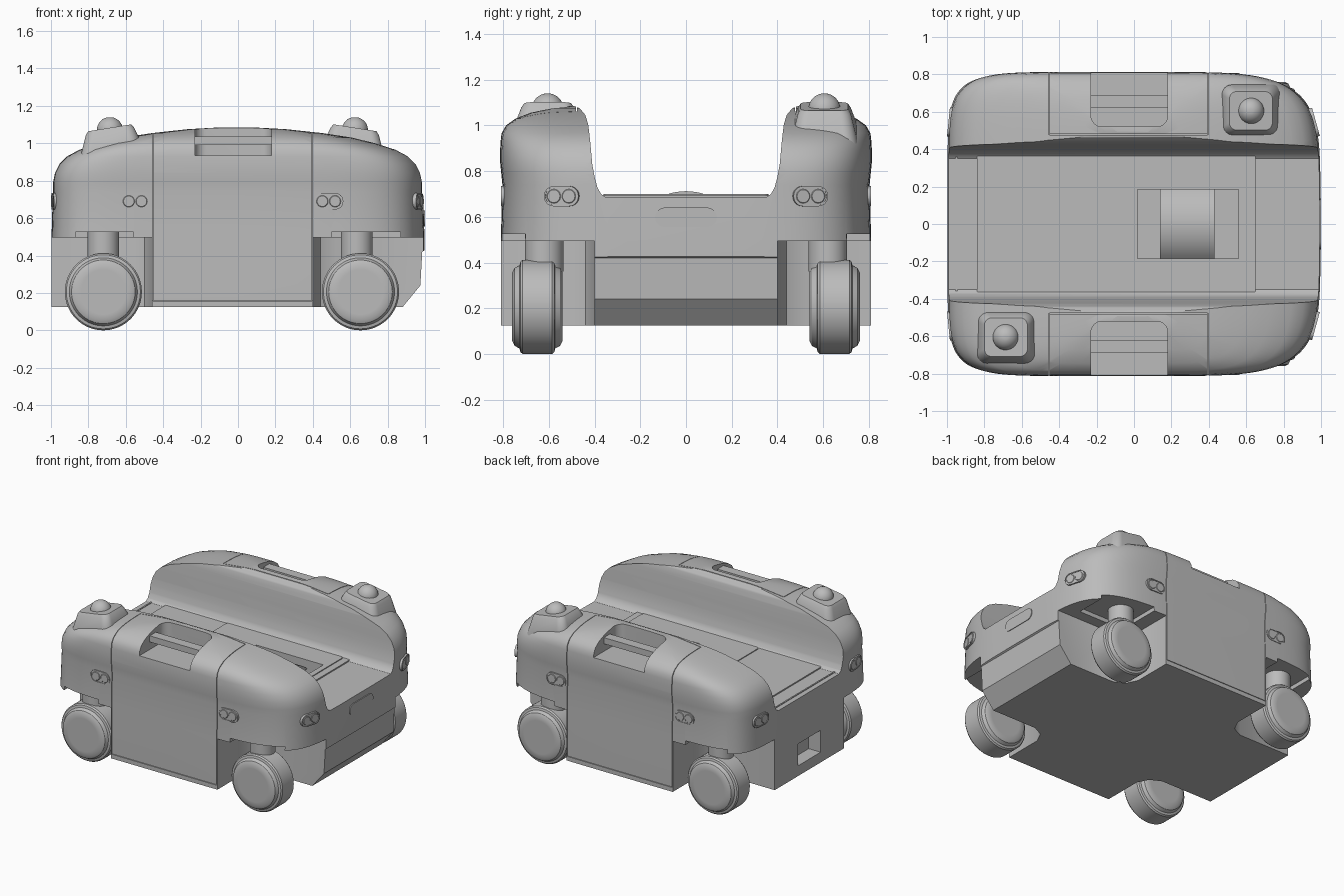
import bpy, bmesh, math
from mathutils import Vector, Matrix

if "Cube" in bpy.data.objects:
    bpy.data.objects.remove(bpy.data.objects["Cube"], do_unlink=True)

grey = bpy.data.materials.new("plain grey")
grey.use_nodes = True
grey.diffuse_color = (0.5, 0.5, 0.5, 1)
grey.node_tree.nodes["Principled BSDF"].inputs["Base Color"].default_value = (0.5, 0.5, 0.5, 1)


def make(name, bm):
    bmesh.ops.recalc_face_normals(bm, faces=bm.faces)
    mesh = bpy.data.meshes.new(name)
    bm.to_mesh(mesh)
    bm.free()
    ob = bpy.data.objects.new(name, mesh)
    mesh.materials.append(grey)
    bpy.context.collection.objects.link(ob)
    return ob


def loft(name, rings):
    """Skin a list of closed rings and cap both ends."""
    bm = bmesh.new()
    loops = [[bm.verts.new(p) for p in ring] for ring in rings]
    for a, b in zip(loops, loops[1:]):
        for i in range(len(a)):
            j = (i + 1) % len(a)
            bm.faces.new((a[i], a[j], b[j], b[i]))
    bm.faces.new(loops[0])
    bm.faces.new(loops[-1])
    return make(name, bm)


def prism(name, outline, axis, lo, hi):
    """Extrude a 2D outline along an axis; the outline uses the other two axes in order."""
    def put(p, d):
        q = list(p)
        q.insert(axis, d)
        return q
    return loft(name, [[put(p, d) for p in outline] for d in (lo, hi)])


def rounded(a0, a1, b0, b1, r, n=8):
    pts = []
    for k, (cx, cy) in enumerate([(a1 - r, b1 - r), (a0 + r, b1 - r), (a0 + r, b0 + r), (a1 - r, b0 + r)]):
        for i in range(n + 1):
            t = math.pi / 2 * (k + i / n)
            pts.append((cx + r * math.cos(t), cy + r * math.sin(t)))
    return pts


def box(name, x0, x1, y0, y1, z0, z1, r=0.0):
    pts = rounded(x0, x1, y0, y1, r) if r else [(x0, y0), (x1, y0), (x1, y1), (x0, y1)]
    return prism(name, pts, 2, z0, z1)


def lathe(name, profile, axis, centre, n=48):
    """Revolve (distance, radius) points around an axis."""
    rings = []
    for d, r in profile:
        ring = []
        for i in range(n):
            t = math.tau * i / n
            q = [r * math.cos(t), r * math.sin(t)]
            q.insert(axis, d)
            ring.append(Vector(q) + Vector(centre))
        rings.append(ring)
    return loft(name, rings)


def cut(ob, tool):
    tool.hide_render = True
    mod = ob.modifiers.new("cut", "BOOLEAN")
    mod.operation, mod.solver, mod.object = "DIFFERENCE", "EXACT", tool
    bpy.context.view_layer.objects.active = ob
    bpy.ops.object.modifier_apply(modifier=mod.name)
    bpy.data.objects.remove(tool, do_unlink=True)


# Body: soft rectangular rings stacked into a domed shell
def plan(hx, hy, z, n=112):
    ring = []
    for i in range(n):
        c, s = math.cos(math.tau * i / n), math.sin(math.tau * i / n)
        e = 2 / (5 if c > 0 else 7.5)
        ring.append((math.copysign(abs(c) ** e, c) * hx, math.copysign(abs(s) ** e, s) * hy, z))
    return ring


levels = [(0.125, 0.997, 0.81), (0.5, 0.997, 0.81), (0.74, 0.99, 0.803), (0.79, 0.99, 0.808),
          (0.84, 0.98, 0.813), (0.89, 0.955, 0.813), (0.93, 0.915, 0.811), (0.965, 0.85, 0.807),
          (1.0, 0.74, 0.787), (1.03, 0.62, 0.745), (1.055, 0.46, 0.68), (1.075, 0.28, 0.59), (1.085, 0.12, 0.5)]
body = loft("body_shell", [plan(hx, hy, z) for z, hx, hy in levels])

# Cargo trough running end to end, with steep walls and a rounded foot
side = [(0.5, 1.3), (0.5, 1.088), (0.465, 1.075), (0.44, 1.045), (0.427, 1.0), (0.418, 0.92),
        (0.41, 0.83), (0.4, 0.775), (0.388, 0.73), (0.372, 0.7), (0.35, 0.685)]
cut(body, prism("trough", side + [(-y, z) for y, z in reversed(side)], 0, -1.3, 1.3))

# Wheel wells with slanted inner corners, and a raised notch above each wheel
for sy in (-1, 1):
    for sx, edge in ((-1, 0.46), (1, 0.4)):
        well = [(edge, 1.2), (edge, 0.52), (edge + 0.04, 0.44), (edge + 0.12, 0.4), (1.3, 0.4), (1.3, 1.2)]
        cut(body, prism("well", [(sx * x, sy * y) for x, y in well], 2, -0.1, 0.495))
        a, b = sorted((sx * (edge + 0.1), sx * 0.87))
        c, d = sorted((sy * 0.48, sy * 1.0))
        cut(body, box("notch", a, b, c, d, 0.4, 0.525))

# Sloped lower bumper at one end, socket at the other
cut(body, prism("slope", [(0.86, 0.1), (0.975, 0.24), (0.985, 0.42), (1.02, 0.44), (1.2, 0.44), (1.2, 0.1)],
                1, -1, 1))
cut(body, box("socket", -1.2, -0.9, -0.13, 0.13, 0.2, 0.36))
cut(body, box("drive_opening", 0.02, 0.56, -0.185, 0.185, 0.55, 0.9))

# Side panel seams and hand-hold pockets
for sy in (-1, 1):
    c, d = sorted((sy * 0.478, sy * 1.0))
    for x in (-0.455, 0.395):
        cut(body, box("seam", x - 0.002, x + 0.002, c, d, 0.16, 1.3))
    cut(body, box("top_seam", -0.453, 0.393, *sorted((sy * 0.476, sy * 0.48)), 1.03, 1.3))
    cut(body, box("low_seam", -0.455, 0.395, *sorted((sy * 0.79, sy * 1.0)), 0.156, 0.16))
    c, d = sorted((sy * 0.52, sy * 1.2))
    cut(body, box("pocket", -0.23, 0.18, c, d, 0.935, 1.3, 0.06))
    c, d = sorted((sy * 0.62, sy * 0.69))
    box("handle_bar", -0.24, 0.19, c, d, 0.99, 1.035)

# Deck plates around the drive opening
deck = box("deck_plate", -0.84, 0.65, -0.368, 0.368, 0.66, 0.694, 0.015)
cut(deck, box("opening", 0.02, 0.56, -0.185, 0.185, 0.5, 0.9))
lid = box("deck_lid", -0.34, 0.6, -0.36, 0.36, 0.68, 0.7, 0.02)
cut(lid, box("opening", 0.02, 0.56, -0.185, 0.185, 0.5, 0.9))
drum = [(0.26 * math.sin(t), 0.452 + 0.26 * math.cos(t)) for t in [math.radians(a) for a in range(-45, 46, 5)]]
prism("deck_drum", drum, 0, 0.14, 0.43)
box("deck_edge_strip", -0.955, -0.945, -0.4, 0.4, 0.67, 0.69)

# Caster wheels: tyre, rounded hub faces and stem
tyre = [(-0.11, 0.12), (-0.11, 0.15), (-0.1, 0.17), (-0.078, 0.182), (-0.074, 0.198), (-0.064, 0.206),
        (0.064, 0.206), (0.074, 0.198), (0.078, 0.182), (0.1, 0.17), (0.11, 0.15), (0.11, 0.12)]
for sy, where in ((-1, "front"), (1, "back")):
    for x, stem_x, hand in ((-0.72, -0.72, "right"), (0.655, 0.635, "left")):
        lathe(f"{where}_{hand}_wheel", tyre, 1, (x, sy * 0.65, 0.206), 64)
        lathe(f"{where}_{hand}_stem", [(0.36, 0.085), (0.54, 0.085)], 2, (stem_x, sy * 0.62, 0))

# Beacon lights on tilted pads, on opposite corners
dome = [(0.07 * math.sin(t), 0.07 * math.cos(t)) for t in [math.radians(a) for a in range(0, 88, 8)]]
for s, where, cx in ((1, "front", -0.685), (-1, "back", 0.625)):
    cy = -0.605 * s
    rings = []
    for half, z, tilt in ((0.16, 0.92, 0.0), (0.155, 0.985, 0.3), (0.128, 1.065, 0.16), (0.115, 1.083, 0.16)):
        shape = rounded(-half, half, -half * 0.9, half * 0.9, half * 0.35)
        rings.append([(cx + x, cy + y, z + s * tilt * x) for x, y in shape])
    loft(f"{where}_beacon_pad", rings)
    lathe(f"{where}_beacon_dome", [(-0.02, 0.07)] + dome, 2, (cx, cy, 1.07), 32)


# Sensor windows: stadium frame with two round lenses
def sensor(name, origin, angle):
    place = Matrix.Translation(origin) @ Matrix.Rotation(angle, 4, "Z")
    frame = prism(name + "_frame", rounded(-0.078, 0.078, -0.044, 0.044, 0.043), 1, -0.004, 0.03)
    cut(frame, prism("inset", rounded(-0.071, 0.071, -0.037, 0.037, 0.036), 1, -0.1, 0.0))
    parts = [frame]
    for x in (-0.034, 0.034):
        parts.append(lathe(name + "_lens", [(-0.003, 0.028), (0.0, 0.031), (0.02, 0.031)], 1, (x, 0, 0), 24))
    for p in parts:
        p.data.transform(place)


for sy, where in ((-1, "front"), (1, "back")):
    turn = 0 if sy < 0 else math.pi
    for x, hand in ((-0.55, "right"), (0.485, "left")):
        sensor(f"{where}_{hand}_sensor", (x, sy * 0.804, 0.69), turn)
    sensor(f"{where}_left_end_sensor", (0.969, sy * 0.545, 0.69), math.pi / 2 + sy * 0.27)
    sensor(f"{where}_right_end_sensor", (-0.988, sy * 0.545, 0.69), -math.pi / 2 - sy * 0.1)

# Long status window on the bumper end
prism("end_window", rounded(-0.135, 0.135, 0.555, 0.64, 0.042), 0, 0.97, 0.9995)

# Smooth shading with crisp edges
for ob in bpy.context.scene.objects:
    ob.select_set(ob.type == "MESH")
bpy.context.view_layer.objects.active = body
bpy.ops.object.shade_smooth_by_angle(angle=math.radians(32))
